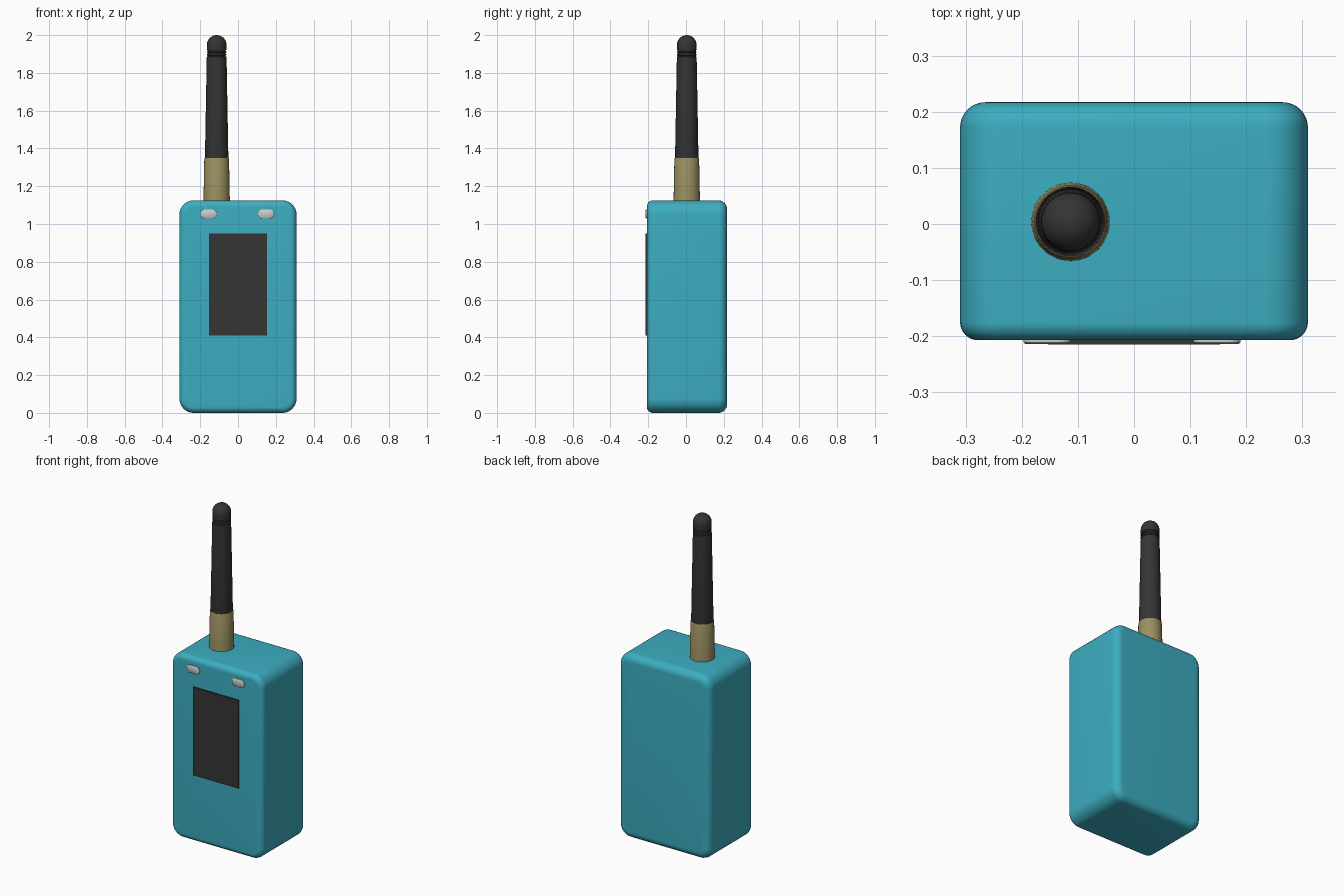
import bpy, bmesh, math
from math import sin, cos, pi

if "Cube" in bpy.data.objects:
    bpy.data.objects.remove(bpy.data.objects["Cube"])


def material(name, rgb):
    m = bpy.data.materials.new(name)
    m.diffuse_color = (*rgb, 1)
    m.use_nodes = True
    m.node_tree.nodes["Principled BSDF"].inputs["Base Color"].default_value = m.diffuse_color
    return m


def rounded_rect(w, h, r, n):
    """Outline of a rounded rectangle (half sizes w, h) in the XZ plane."""
    pts = []
    for i, (sx, sz) in enumerate([(1, 1), (-1, 1), (-1, -1), (1, -1)]):
        for k in range(n + 1):
            a = (i + k / n) * pi / 2
            pts.append((sx * (w - r) + r * cos(a), sz * (h - r) + r * sin(a)))
    return pts


def loft(name, rings, mat, angle=40):
    """Skin a stack of closed rings and cap both ends."""
    bm = bmesh.new()
    loops = [[bm.verts.new(p) for p in ring] for ring in rings]
    for a, b in zip(loops, loops[1:]):
        for i in range(len(a)):
            j = (i + 1) % len(a)
            bm.faces.new((a[i], a[j], b[j], b[i]))
    bm.faces.new(loops[0])
    bm.faces.new(loops[-1])
    bmesh.ops.recalc_face_normals(bm, faces=bm.faces)
    me = bpy.data.meshes.new(name)
    bm.to_mesh(me)
    bm.free()
    ob = bpy.data.objects.new(name, me)
    bpy.context.collection.objects.link(ob)
    me.materials.append(mat)
    bpy.ops.object.select_all(action='DESELECT')
    ob.select_set(True)
    bpy.context.view_layer.objects.active = ob
    bpy.ops.object.shade_smooth_by_angle(angle=math.radians(angle))
    return ob


def pad(name, cx, cz, w, h, r, sections, mat, n=8):
    """Rounded slab facing the front; sections are (y, inset) pairs."""
    rings = [[(cx + x, y, cz + z) for x, z in rounded_rect(w - d, h - d, r - d, n)]
             for y, d in sections]
    return loft(name, rings, mat)


def turned(name, x, y, profile, mat, seg=48):
    """Lathe a (radius, z) profile about a vertical axis."""
    rings = [[(x + r * cos(2 * pi * i / seg), y + r * sin(2 * pi * i / seg), z)
              for i in range(seg)] for r, z in profile]
    return loft(name, rings, mat)


teal = material("teal_plastic", (0.045, 0.42, 0.53))
black = material("black_rubber", (0.035, 0.035, 0.037))
dark = material("dark_glass", (0.035, 0.035, 0.035))
brass = material("brass", (0.33, 0.28, 0.12))
pale = material("pale_lens", (0.62, 0.65, 0.64))

# Case: rounded box with softened front and back rims
FRONT, BACK, RF, RB, N = -0.207, 0.217, 0.032, 0.045, 8
quarter = [k / N * pi / 2 for k in range(N + 1)]
sections = [(FRONT + RF * (1 - sin(a)), RF * (1 - cos(a))) for a in reversed(quarter)]
sections += [(BACK - RB * (1 - sin(a)), RB * (1 - cos(a))) for a in quarter]
pad("case", 0, 0.5625, 0.31, 0.5625, 0.075, sections, teal)

# Screen
bpy.ops.mesh.primitive_cube_add(size=1, location=(0, -0.206, 0.68))
screen = bpy.context.object
screen.name = "screen"
screen.scale = (0.306, 0.017, 0.538)
screen.data.materials.append(dark)

# Two indicator lenses above the screen
for side, cx in (("left", -0.155), ("right", 0.148)):
    pad(side + "_indicator", cx, 1.053, 0.042, 0.024, 0.0235,
        [(-0.2, 0), (-0.211, 0), (-0.2135, 0.003)], pale)

# Antenna: brass collar, tapered rubber whip with grooves and a domed tip
AX, AY = -0.113, 0.004
turned("antenna_collar", AX, AY,
       [(0.070, 1.11), (0.0655, 1.343), (0.063, 1.35)], brass)
whip = [(0.060, 1.34), (0.062, 1.352), (0.0525, 1.88)]
for z in (1.885, 1.899, 1.913):
    whip += [(0.052, z), (0.048, z + 0.002), (0.048, z + 0.007), (0.052, z + 0.009)]
whip += [(0.052 * cos(a), 1.948 + 0.052 * sin(a))
         for a in [k / 12 * pi / 2 for k in range(12)]]
whip.append((0.001, 2.0))
turned("antenna_whip", AX, AY, whip, black)
